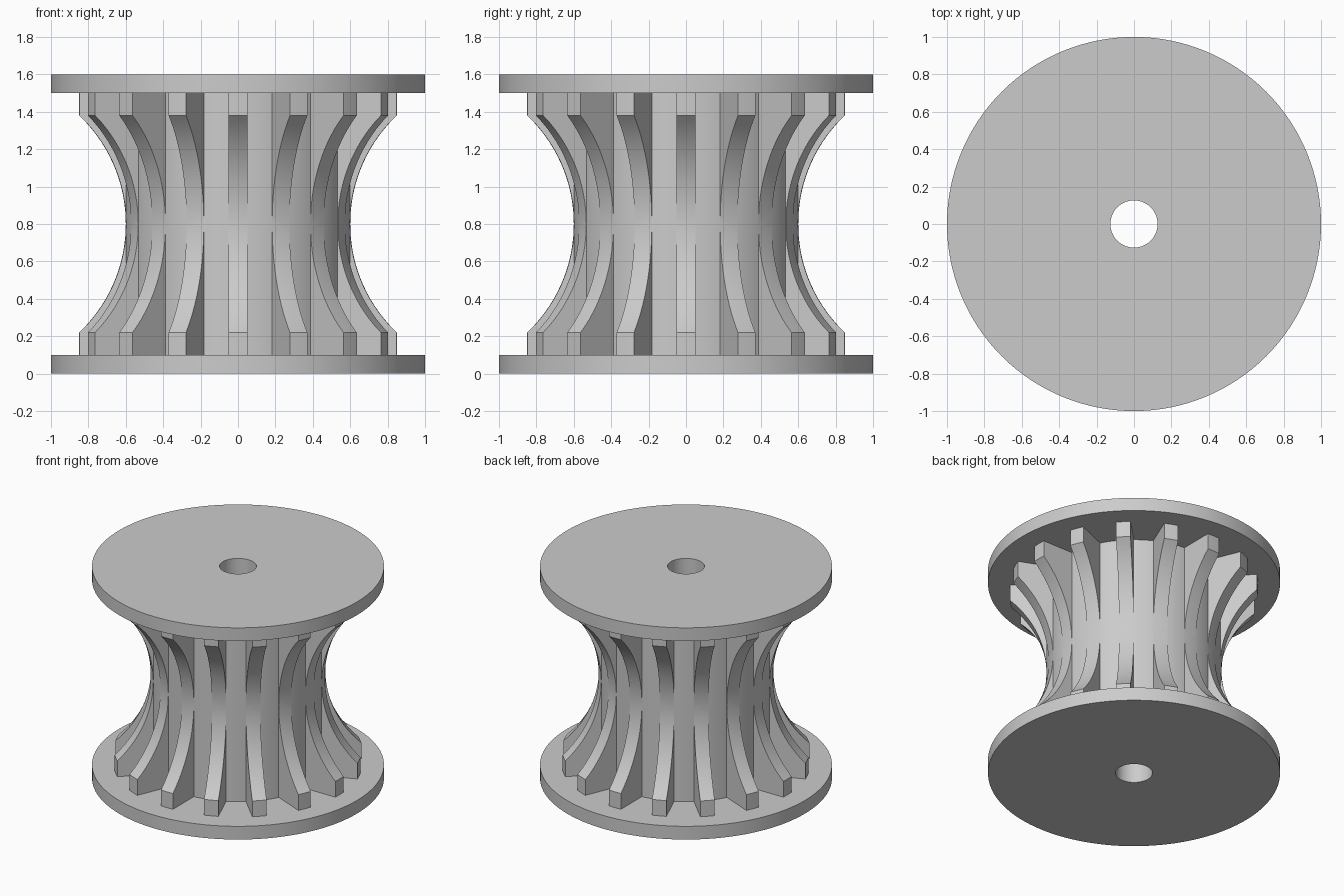
import bpy
import bmesh
from math import sqrt, cos, sin, tau

RIBS = 16
SEGMENTS = 128
HALF_WIDTH = 0.05
RIB_INNER, RIB_OUTER = 0.5, 0.85
ARC_CENTRE, ARC_RADIUS, MID_Z = 1.4, 0.8, 0.8
LOW_Z, HIGH_Z = 0.1, 1.5

cube = bpy.data.objects.get("Cube")
if cube:
    bpy.data.objects.remove(cube, do_unlink=True)

grey = bpy.data.materials.new("plain grey")
grey.use_nodes = True
colour = (0.6, 0.6, 0.6, 1)
grey.diffuse_color = colour
grey.node_tree.nodes["Principled BSDF"].inputs["Base Color"].default_value = colour


def finish(name, bm):
    bmesh.ops.recalc_face_normals(bm, faces=bm.faces)
    mesh = bpy.data.meshes.new(name)
    bm.to_mesh(mesh)
    bm.free()
    mesh.materials.append(grey)
    obj = bpy.data.objects.new(name, mesh)
    bpy.context.collection.objects.link(obj)
    bpy.ops.object.select_all(action='DESELECT')
    obj.select_set(True)
    bpy.context.view_layer.objects.active = obj
    bpy.ops.object.shade_smooth_by_angle(angle=0.5)
    return obj


# Drum, both flanges and the bore, turned from one closed profile
profile = [(0.126, 0), (1, 0), (1, LOW_Z), (0.6, LOW_Z),
           (0.6, HIGH_Z), (1, HIGH_Z), (1, 1.6), (0.126, 1.6)]
bm = bmesh.new()
rings = []
for i in range(SEGMENTS):
    a = tau * i / SEGMENTS
    rings.append([bm.verts.new((r * cos(a), r * sin(a), z)) for r, z in profile])
for i, ring in enumerate(rings):
    after = rings[(i + 1) % SEGMENTS]
    for j in range(len(profile)):
        k = (j + 1) % len(profile)
        bm.faces.new((ring[j], after[j], after[k], ring[k]))
finish("spool_body", bm)

# Rib outline: straight ends joined by a concave arc
half_arc = sqrt(ARC_RADIUS ** 2 - (ARC_CENTRE - RIB_OUTER) ** 2)
outline = [(RIB_OUTER, LOW_Z)]
STEPS = 32
for i in range(STEPS + 1):
    dz = half_arc * (2 * i / STEPS - 1)
    outline.append((ARC_CENTRE - sqrt(ARC_RADIUS ** 2 - dz * dz), MID_Z + dz))
outline.append((RIB_OUTER, HIGH_Z))

# Ribs around the drum, with outer faces following the turned surface
bm = bmesh.new()
for n in range(RIBS):
    a = tau * n / RIBS

    def point(r, t, z):
        return bm.verts.new((r * cos(a) - t * sin(a), r * sin(a) + t * cos(a), z))

    rows = []
    for r, z in outline:
        edge = sqrt(r * r - HALF_WIDTH ** 2)
        rows.append([point(RIB_INNER, -HALF_WIDTH, z), point(edge, -HALF_WIDTH, z),
                     point(r, 0, z), point(edge, HALF_WIDTH, z),
                     point(RIB_INNER, HALF_WIDTH, z)])
    for low, high in zip(rows, rows[1:]):
        for j in range(5):
            k = (j + 1) % 5
            bm.faces.new((low[j], low[k], high[k], high[j]))
    bm.faces.new(rows[0])
    bm.faces.new(rows[-1])
finish("ribs", bm)
